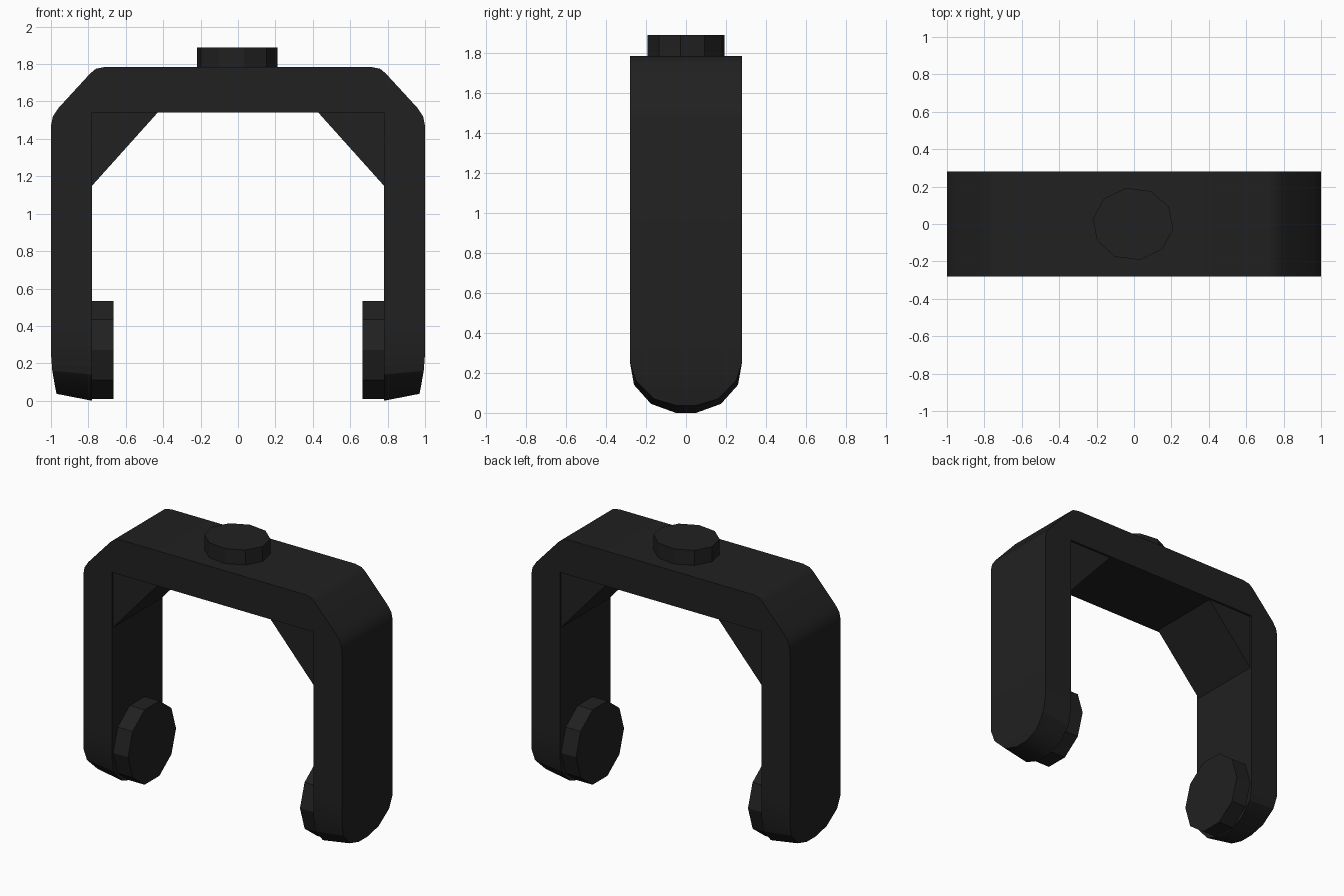
import bpy
import bmesh
import math

if "Cube" in bpy.data.objects:
    bpy.data.objects.remove(bpy.data.objects["Cube"], do_unlink=True)

# Single dark material
black = bpy.data.materials.new("matte black")
black.use_nodes = True
colour = (0.015, 0.015, 0.015, 1)
black.diffuse_color = colour
black.node_tree.nodes["Principled BSDF"].inputs["Base Color"].default_value = colour


def add_part(name, bm, smooth=False):
    bmesh.ops.recalc_face_normals(bm, faces=bm.faces)
    mesh = bpy.data.meshes.new(name)
    bm.to_mesh(mesh)
    bm.free()
    mesh.materials.append(black)
    obj = bpy.data.objects.new(name, mesh)
    bpy.context.scene.collection.objects.link(obj)
    if smooth:
        bpy.ops.object.select_all(action="DESELECT")
        obj.select_set(True)
        bpy.context.view_layer.objects.active = obj
        bpy.ops.object.shade_smooth_by_angle(angle=math.radians(30))
    return obj


def prism(bm, bottom, top):
    """Join two matching loops of points into a closed solid."""
    a = [bm.verts.new(p) for p in bottom]
    b = [bm.verts.new(p) for p in top]
    n = len(a)
    for i in range(n):
        j = (i + 1) % n
        bm.faces.new((a[i], a[j], b[j], b[i]))
    bm.faces.new(a)
    bm.faces.new(b)


HALF = 0.28      # half depth of the frame
INNER = 0.78     # inner face of each arm
JOIN = 0.4       # height where the rounded tips begin

# Arched frame: chamfered, softened shoulders
half_profile = [(INNER, 1.54), (INNER, JOIN), (1, JOIN), (1, 1.47), (0.99, 1.52),
                (0.96, 1.565), (0.79, 1.75), (0.76, 1.775), (0.71, 1.785)]
profile = half_profile + [(-x, z) for x, z in reversed(half_profile)]
bm = bmesh.new()
prism(bm, [(x, -HALF, z) for x, z in profile], [(x, HALF, z) for x, z in profile])
open_ends = [f for f in bm.faces if all(abs(v.co.z - JOIN) < 1e-4 for v in f.verts)]
bmesh.ops.delete(bm, geom=open_ends, context="FACES_ONLY")

# Rounded tips: inner z, inner half depth, outer z, outer half depth, outer x
rows = [(JOIN, HALF, JOIN, HALF, 1), (0.25, HALF, 0.25, HALF, 1),
        (0.14, 0.26, 0.16, 0.25, 0.993), (0.045, 0.175, 0.07, 0.16, 0.977),
        (0, 0.05, 0.037, 0.05, 0.97)]
for side in (-1, 1):
    rings = []
    for zi, yi, zo, yo, xo in rows:
        corners = [(INNER, -yi, zi), (xo, -yo, zo), (xo, yo, zo), (INNER, yi, zi)]
        rings.append([bm.verts.new((side * x, y, z)) for x, y, z in corners])
    for upper, lower in zip(rings, rings[1:]):
        for i in range(4):
            j = (i + 1) % 4
            bm.faces.new((upper[i], upper[j], lower[j], lower[i]))
    bm.faces.new(rings[-1])
bmesh.ops.remove_doubles(bm, verts=bm.verts, dist=1e-4)
add_part("arched_frame", bm, smooth=True)


def decagon(ry, rz, phase):
    angles = [math.radians(phase + 36 * i) for i in range(10)]
    return [(ry * math.cos(a), rz * math.sin(a)) for a in angles]


for side, label in ((1, "left"), (-1, "right")):
    # Corner brace, slightly inset from the frame faces
    brace = [(0.43, 1.54), (INNER, 1.54), (INNER, 1.15)]
    bm = bmesh.new()
    prism(bm, [(side * x, -0.265, z) for x, z in brace],
          [(side * x, 0.265, z) for x, z in brace])
    add_part(label + "_corner_brace", bm)

    # Pivot pad on the inside of the arm
    pad = decagon(0.265, 0.275, 0)
    bm = bmesh.new()
    prism(bm, [(side * 0.665, y, z + 0.272) for y, z in pad],
          [(side * INNER, y, z + 0.272) for y, z in pad])
    add_part(label + "_pivot_pad", bm)

# Mounting boss on top
boss = decagon(0.217, 0.195, -8)
bm = bmesh.new()
prism(bm, [(x - 0.005, y, 1.78) for x, y in boss], [(x - 0.005, y, 1.89) for x, y in boss])
add_part("top_boss", bm)
